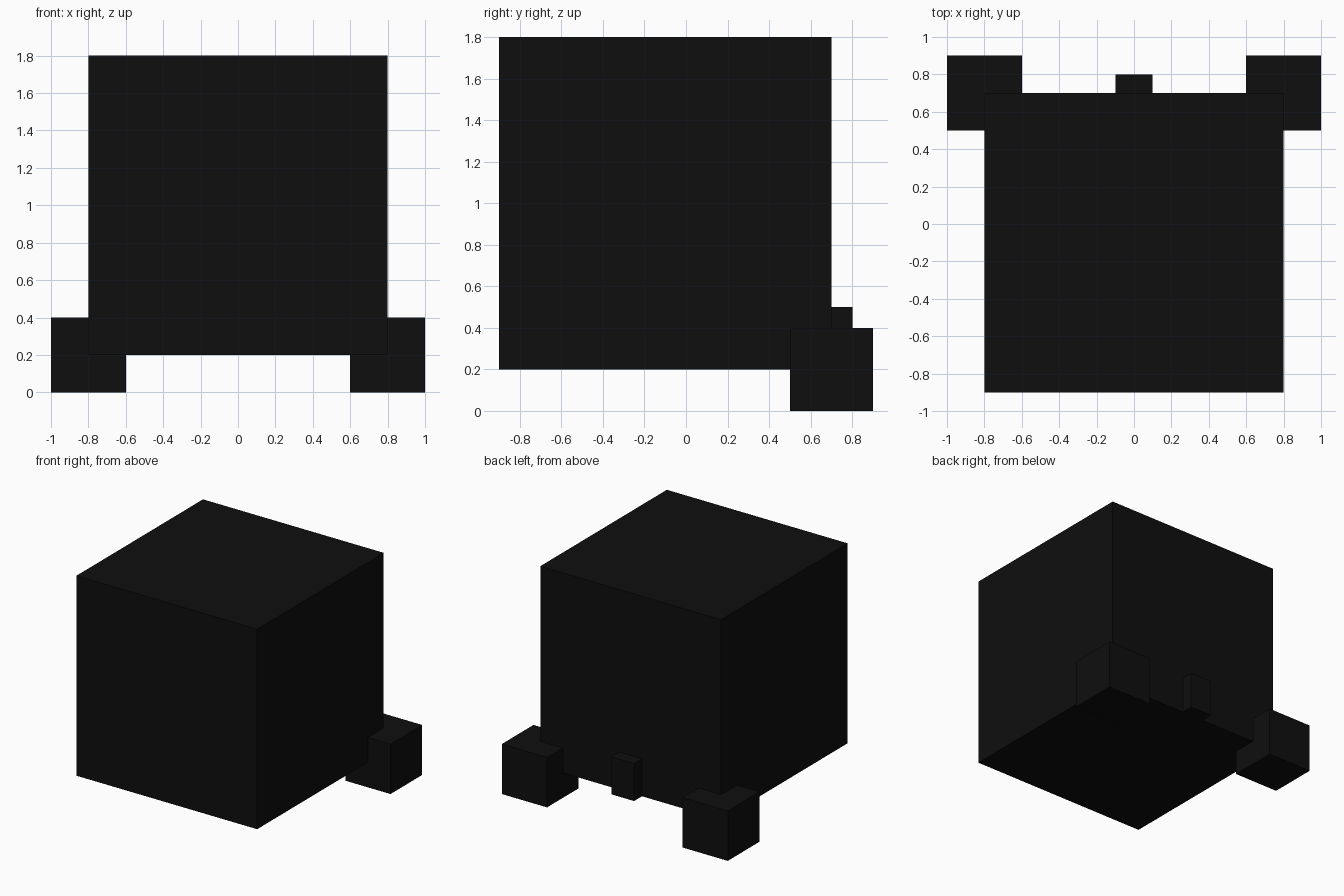
import bpy

if "Cube" in bpy.data.objects:
    bpy.data.objects.remove(bpy.data.objects["Cube"])

# One near-black colour for the whole model
black = bpy.data.materials.new("soft_black")
black.diffuse_color = (0.0045, 0.0045, 0.0045, 1.0)
black.use_nodes = True
black.node_tree.nodes["Principled BSDF"].inputs["Base Color"].default_value = black.diffuse_color


def box(name, low, high):
    """Axis-aligned box between two corners."""
    centre = [(a + b) / 2 for a, b in zip(low, high)]
    size = [b - a for a, b in zip(low, high)]
    bpy.ops.mesh.primitive_cube_add(size=1, location=centre)
    obj = bpy.context.object
    obj.name = name
    obj.scale = size
    bpy.ops.object.transform_apply(location=False, rotation=False, scale=True)
    obj.data.materials.append(black)
    return obj


# Large cube body, raised off the ground
box("body", (-0.8, -0.9, 0.2), (0.8, 0.7, 1.8))

# Cube feet at the two back corners
for side, x in (("left", -0.8), ("right", 0.8)):
    box(f"{side}_foot", (x - 0.2, 0.5, 0.0), (x + 0.2, 0.9, 0.4))

# Small stub on the back, flush with the underside
box("tail", (-0.1, 0.7, 0.2), (0.1, 0.8, 0.5))
